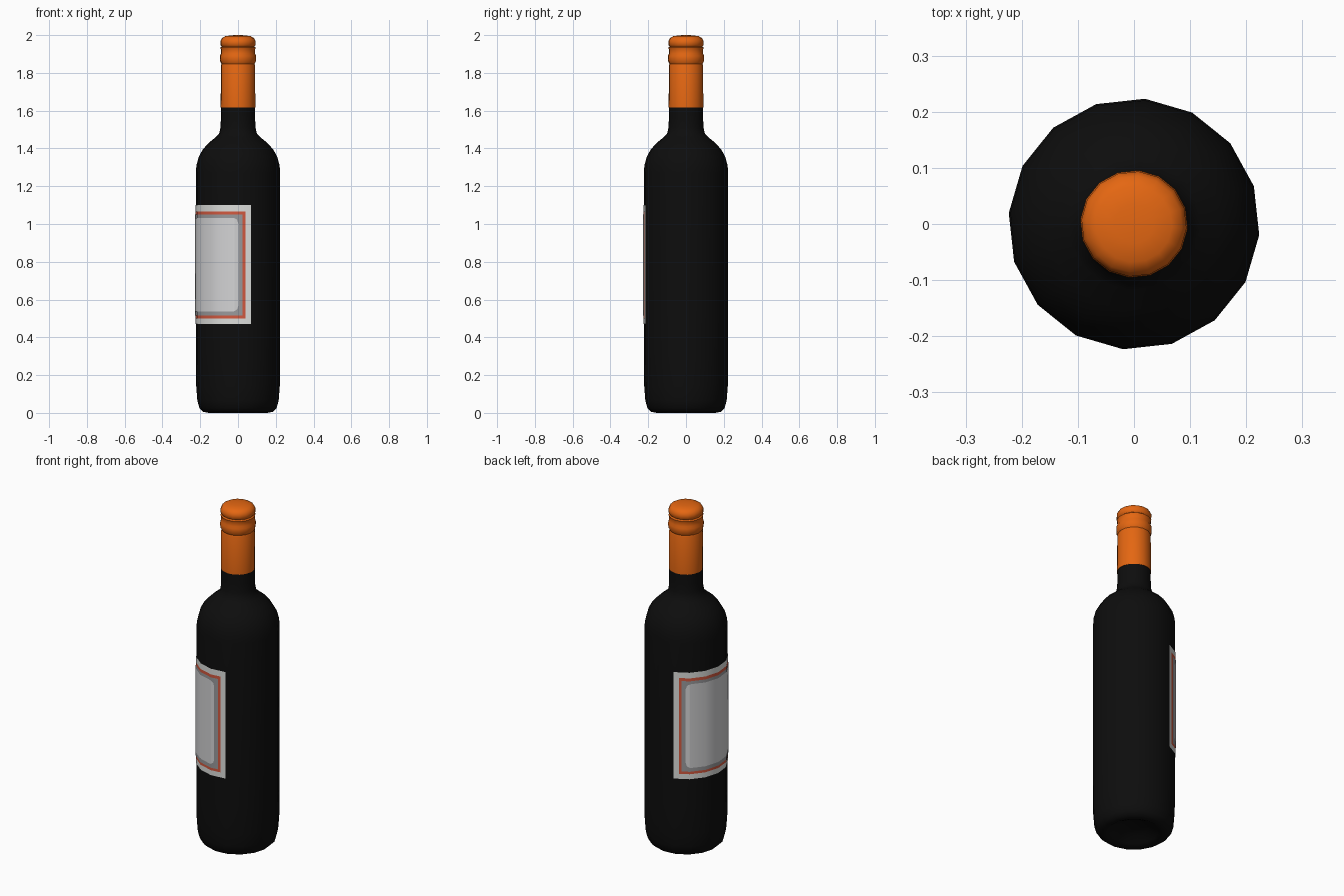
import bpy, bmesh, math

if "Cube" in bpy.data.objects:
    bpy.data.objects.remove(bpy.data.objects["Cube"], do_unlink=True)

SIDES = 16
STEP = 360 / SIDES
START = -5.0            # angle of the first corner of the bottle
BODY_R = 0.224


def material(name, rgb, rough=0.6):
    m = bpy.data.materials.new(name)
    m.use_nodes = True
    m.diffuse_color = (*rgb, 1)
    node = m.node_tree.nodes["Principled BSDF"]
    node.inputs["Base Color"].default_value = (*rgb, 1)
    node.inputs["Roughness"].default_value = rough
    return m


black = material("black glass", (0.004, 0.004, 0.004), 0.3)
orange = material("orange foil", (0.78, 0.135, 0.006))
white = material("label white", (0.72, 0.73, 0.71))
red = material("label red", (0.65, 0.10, 0.05))
grey = material("label grey", (0.32, 0.32, 0.33))
pale = material("label pale grey", (0.66, 0.66, 0.67))


def finish(name, bm, mat):
    mesh = bpy.data.meshes.new(name)
    bm.to_mesh(mesh)
    bm.free()
    mesh.materials.append(mat)
    obj = bpy.data.objects.new(name, mesh)
    bpy.context.collection.objects.link(obj)
    bpy.ops.object.select_all(action="DESELECT")
    obj.select_set(True)
    bpy.context.view_layer.objects.active = obj
    bpy.ops.object.shade_smooth_by_angle(angle=math.radians(50))
    return obj


def polar(r, degrees, z):
    a = math.radians(degrees)
    return (r * math.cos(a), r * math.sin(a), z)


def lathe(name, profile, mat):
    """Turn a (radius, height) profile around the z axis."""
    bm = bmesh.new()
    rings = [[bm.verts.new(polar(r, START + i * STEP, z)) for i in range(SIDES)]
             for r, z in profile]
    for low, high in zip(rings, rings[1:]):
        for i in range(SIDES):
            j = (i + 1) % SIDES
            bm.faces.new((low[i], low[j], high[j], high[i]))
    bmesh.ops.remove_doubles(bm, verts=bm.verts, dist=0.0001)
    bmesh.ops.recalc_face_normals(bm, faces=bm.faces)
    return finish(name, bm, mat)


def label_plate(name, inset, z0, z1, corner, lift, mat):
    """Thin sheet wrapped on the faceted body, with optional round corners."""
    first = START + 5 * STEP + inset
    last = START + 13 * STEP - inset
    angles = {START + k * STEP for k in range(5, 14)}
    angles = {a for a in angles if first < a < last} | {first, last}
    for k in range(1, 6):
        if corner:
            angles |= {first + corner * k / 5, last - corner * k / 5}
    bm = bmesh.new()
    columns = []
    for a in sorted(angles):
        off = (a - START) % STEP - STEP / 2
        r = (BODY_R + lift) * math.cos(math.radians(STEP / 2)) / math.cos(math.radians(off))
        drop = 0
        if corner:
            t = min(1, min(a - first, last - a) / corner)
            drop = math.radians(corner) * BODY_R * (1 - math.sqrt(max(0, 1 - (1 - t) ** 2)))
        columns.append([bm.verts.new(polar(r, a, z)) for z in (z0 + drop, z1 - drop)])
    for (b0, t0), (b1, t1) in zip(columns, columns[1:]):
        bm.faces.new((b0, b1, t1, t0))
    return finish(name, bm, mat)


# Bottle with a hollow base, rounded shoulder and neck
lathe("bottle", [
    (0, 0.05), (0.08, 0.04), (0.13, 0.012), (0.155, 0.0), (0.185, 0.006),
    (0.205, 0.025), (0.216, 0.065), (0.222, 0.14), (BODY_R, 0.3),
    (BODY_R, 1.27), (0.221, 1.31), (0.209, 1.355), (0.187, 1.395),
    (0.155, 1.43), (0.118, 1.46), (0.1, 1.48), (0.093, 1.51),
    (0.091, 1.56), (0.091, 1.62), (0, 1.62)], black)

# Foil sleeve and screw cap with rings
lathe("foil_cap", [
    (0, 1.618), (0.092, 1.618), (0.091, 1.84), (0.088, 1.848), (0.094, 1.858),
    (0.096, 1.875), (0.096, 1.89), (0.091, 1.902), (0.091, 1.925),
    (0.094, 1.934), (0.087, 1.94), (0.094, 1.948), (0.094, 1.968),
    (0.086, 1.984), (0.068, 1.994), (0.035, 1.999), (0, 2.0)], orange)

# Label built up from thin nested sheets
label_plate("label_paper", 0, 0.47, 1.10, 0, 0.0015, white)
label_plate("label_red_line", 7.5, 0.50, 1.067, 0, 0.0025, red)
label_plate("label_grey_band", 11.5, 0.515, 1.05, 0, 0.0035, grey)
label_plate("label_panel", 17, 0.537, 1.033, 8, 0.0045, pale)
